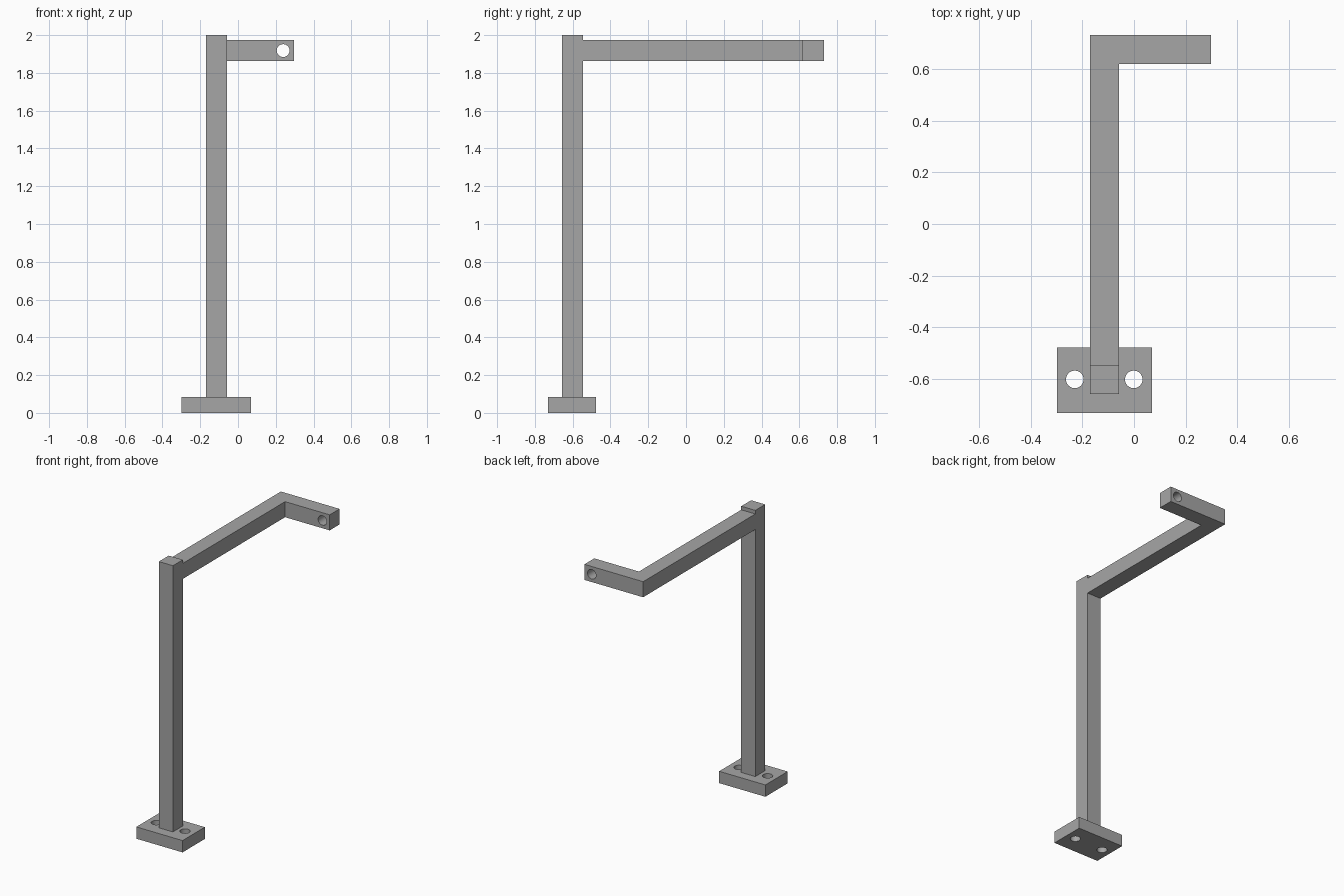
import bpy
import bmesh
import math
from mathutils import Vector

default_cube = bpy.data.objects.get("Cube")
if default_cube:
    bpy.data.objects.remove(default_cube, do_unlink=True)

# Single plain grey
grey = bpy.data.materials.new("plain grey")
grey.use_nodes = True
color = (0.38, 0.38, 0.38, 1.0)
grey.diffuse_color = color
grey.node_tree.nodes["Principled BSDF"].inputs["Base Color"].default_value = color


def prism(name, outline, bottom, top):
    """Extrude a plan outline between two heights."""
    bm = bmesh.new()
    face = bm.faces.new([bm.verts.new((x, y, bottom)) for x, y in outline])
    result = bmesh.ops.extrude_face_region(bm, geom=[face])
    verts = [v for v in result["geom"] if isinstance(v, bmesh.types.BMVert)]
    bmesh.ops.translate(bm, verts=verts, vec=Vector((0, 0, top - bottom)))
    bmesh.ops.recalc_face_normals(bm, faces=bm.faces)
    mesh = bpy.data.meshes.new(name)
    bm.to_mesh(mesh)
    bm.free()
    mesh.materials.append(grey)
    obj = bpy.data.objects.new(name, mesh)
    bpy.context.collection.objects.link(obj)
    return obj


def rectangle(x0, x1, y0, y1):
    return [(x0, y0), (x1, y0), (x1, y1), (x0, y1)]


def drill(obj, center, rotation=(0, 0, 0)):
    """Cut a round bolt hole through a part."""
    bpy.ops.mesh.primitive_cylinder_add(
        vertices=32, radius=HOLE_RADIUS, depth=0.4, location=center, rotation=rotation)
    cutter = bpy.context.object
    cutter.name = "hole_cutter"
    cutter.hide_render = True
    cutter.data.materials.append(grey)
    cut = obj.modifiers.new("bolt_hole", 'BOOLEAN')
    cut.operation = 'DIFFERENCE'
    cut.solver = 'EXACT'
    cut.object = cutter
    bpy.ops.object.select_all(action='DESELECT')
    obj.select_set(True)
    bpy.context.view_layer.objects.active = obj
    bpy.ops.object.modifier_apply(modifier=cut.name)
    bpy.data.objects.remove(cutter, do_unlink=True)


HOLE_RADIUS = 0.034
LEFT, RIGHT = -0.17, -0.058      # sides of the square bar
POST_FRONT, POST_BACK = -0.657, -0.545
BASE_TOP = 0.085
ARM_END, ARM_BACK, ARM_INNER = 0.297, 0.73, 0.618

# Base plate with two bolt holes
base = prism("base_plate", rectangle(-0.298, 0.07, -0.73, -0.477), 0, BASE_TOP)
for x in (-0.229, -0.001):
    drill(base, (x, -0.601, BASE_TOP / 2))

# Upright post
prism("post", rectangle(LEFT, RIGHT, POST_FRONT, POST_BACK), BASE_TOP, 2)

# L-shaped arm with a hole through its tip
arm_outline = [(LEFT, POST_BACK), (RIGHT, POST_BACK), (RIGHT, ARM_INNER),
               (ARM_END, ARM_INNER), (ARM_END, ARM_BACK), (LEFT, ARM_BACK)]
arm = prism("arm", arm_outline, 1.862, 1.974)
drill(arm, (0.239, 0.674, 1.918), (math.radians(90), 0, 0))

# Smooth hole walls, crisp edges elsewhere
bpy.ops.object.select_all(action='DESELECT')
for obj in (base, arm):
    obj.select_set(True)
bpy.context.view_layer.objects.active = arm
bpy.ops.object.shade_smooth_by_angle(angle=math.radians(30))
